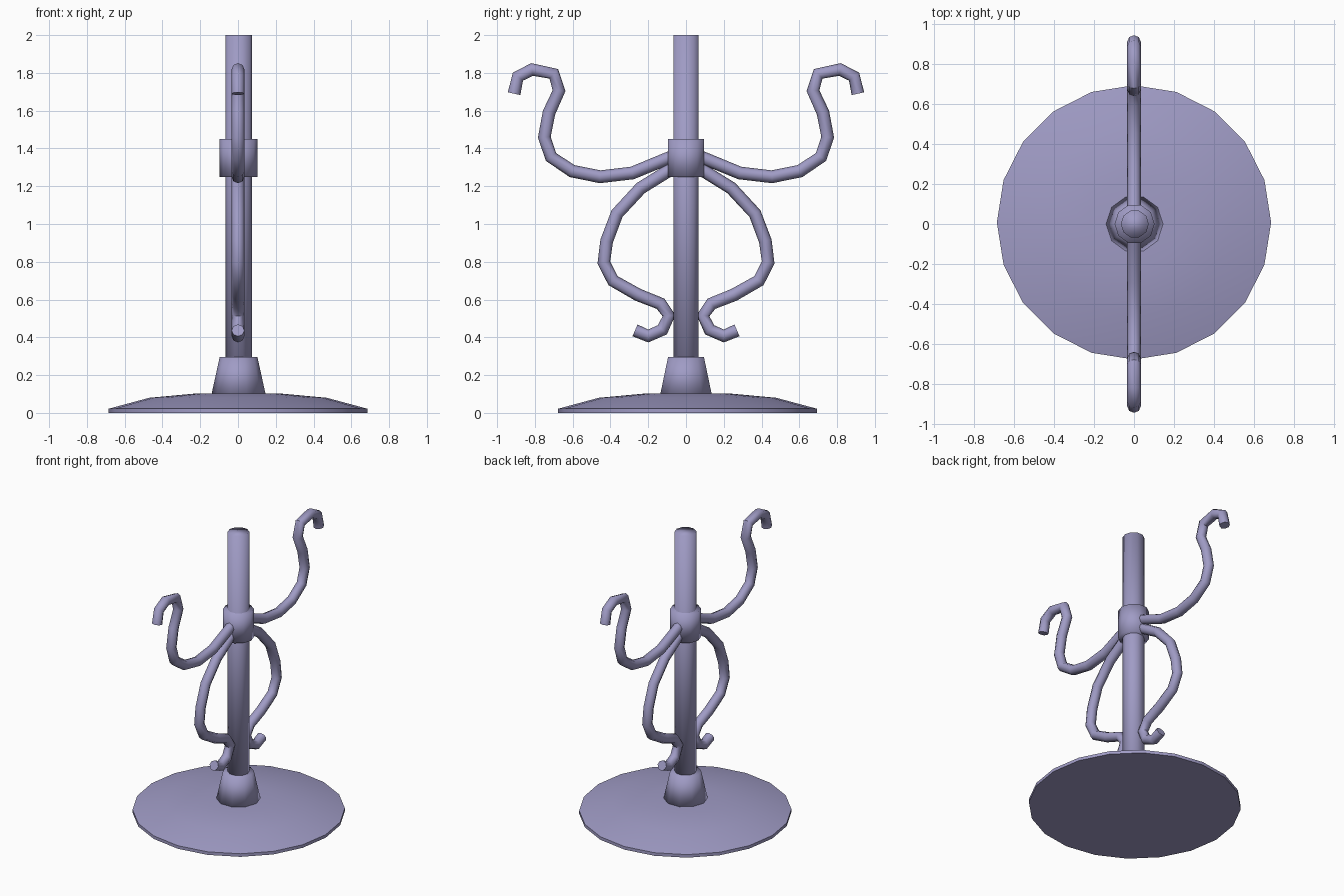
import bpy
import bmesh
import math
from mathutils import Vector

if "Cube" in bpy.data.objects:
    bpy.data.objects.remove(bpy.data.objects["Cube"], do_unlink=True)

COLOUR = (0.35, 0.33, 0.56, 1)
paint = bpy.data.materials.new("lavender_grey_metal")
paint.use_nodes = True
paint.diffuse_color = COLOUR
paint.node_tree.nodes["Principled BSDF"].inputs["Base Color"].default_value = COLOUR


def finish(obj, angle):
    """Smooth the object, keeping edges sharper than the angle."""
    bpy.ops.object.select_all(action='DESELECT')
    obj.select_set(True)
    bpy.context.view_layer.objects.active = obj
    if obj.type == 'CURVE':
        bpy.ops.object.convert(target='MESH')
        obj = bpy.context.object
    if angle is None:
        bpy.ops.object.shade_smooth()
    else:
        bpy.ops.object.shade_smooth_by_angle(angle=math.radians(angle))


def turned(name, profile, sides, centre=(0, 0), angle=None):
    """Closed solid of revolution from (radius, height) pairs, bottom to top."""
    bm = bmesh.new()
    rings = []
    for r, z in profile:
        ring = []
        for i in range(sides):
            a = math.tau * i / sides
            ring.append(bm.verts.new((centre[0] + r * math.cos(a),
                                      centre[1] + r * math.sin(a), z)))
        rings.append(ring)
    for low, high in zip(rings, rings[1:]):
        for i in range(sides):
            j = (i + 1) % sides
            bm.faces.new((low[i], low[j], high[j], high[i]))
    bm.faces.new(reversed(rings[0]))
    bm.faces.new(rings[-1])
    mesh = bpy.data.meshes.new(name)
    bm.to_mesh(mesh)
    bm.free()
    mesh.materials.append(paint)
    obj = bpy.data.objects.new(name, mesh)
    bpy.context.collection.objects.link(obj)
    finish(obj, angle)


def rod(name, path, side):
    """Bent round bar in the x = 0 plane; side mirrors it front to back."""
    curve = bpy.data.curves.new(name, 'CURVE')
    curve.dimensions = '3D'
    curve.bevel_depth = 0.034
    curve.bevel_resolution = 2
    curve.use_fill_caps = True
    spline = curve.splines.new('POLY')
    spline.points.add(len(path) - 1)
    for point, (y, z) in zip(spline.points, path):
        point.co = Vector((0, side * y, z, 1))
    spline.use_smooth = True
    curve.materials.append(paint)
    obj = bpy.data.objects.new(name, curve)
    bpy.context.collection.objects.link(obj)
    finish(obj, 50)


# Shallow domed foot
turned("base_plate", [(0.685, 0), (0.685, 0.022), (0.47, 0.08), (0.22, 0.103)],
       20, (0, 0.008), 40)
# Tapered socket, upright post and the collar that holds the hooks
turned("pole_socket", [(0.145, 0.09), (0.1, 0.295)], 10, (0.003, 0))
turned("pole", [(0.07, 0.09), (0.07, 2)], 10, (0.004, 0))
turned("collar", [(0.1, 1.25), (0.1, 1.45)], 10, (0.003, 0))

# Hooks, a pair above and a pair below the collar
UPPER = [(0.02, 1.38), (0.095, 1.348), (0.285, 1.27), (0.455, 1.25), (0.603, 1.28),
         (0.715, 1.355), (0.75, 1.46), (0.725, 1.59), (0.672, 1.706),
         (0.70, 1.795), (0.815, 1.818), (0.89, 1.78), (0.91, 1.69)]
LOWER = [(0.02, 1.32), (0.095, 1.28), (0.24, 1.19), (0.365, 1.055), (0.42, 0.91),
         (0.435, 0.797), (0.386, 0.70), (0.254, 0.625), (0.135, 0.578),
         (0.09, 0.515), (0.125, 0.44), (0.2, 0.407), (0.27, 0.437)]
for label, side in (("front", -1), ("back", 1)):
    rod(label + "_upper_hook", UPPER, side)
    rod(label + "_lower_hook", LOWER, side)
